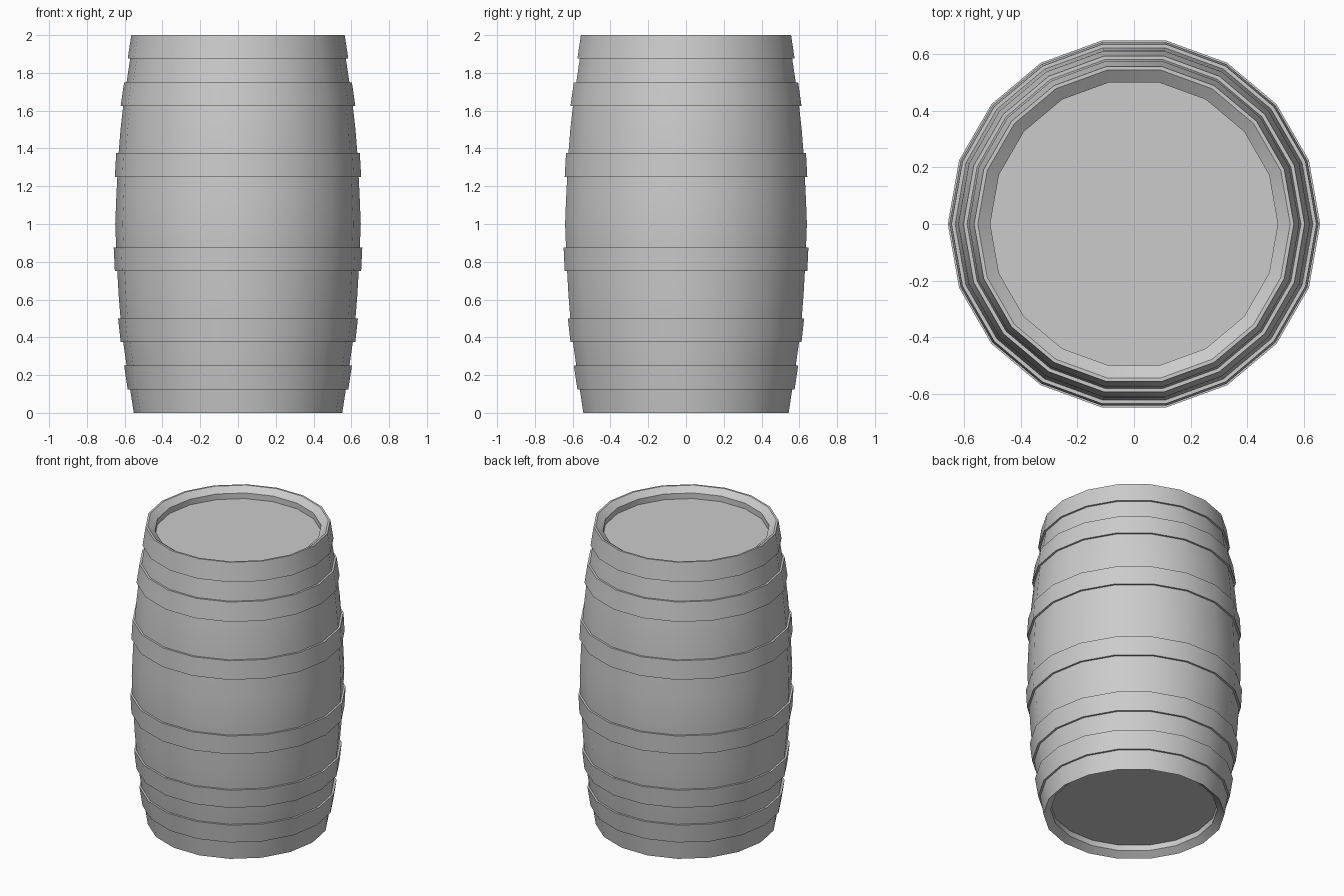
import bpy, bmesh, math

if "Cube" in bpy.data.objects:
    bpy.data.objects.remove(bpy.data.objects["Cube"])

SIDES = 18
STEP = 0.125          # height of one barrel section
HOOP = 0.013          # hoop thickness
HEAD_R, HEAD_DEPTH, CHIME = 0.508, 0.07, 0.032

# barrel radius at every section, from the end to the waist, then mirrored
half = [0.552, 0.571, 0.590, 0.608, 0.622, 0.632, 0.639, 0.645, 0.650]
radii = half + half[-2::-1]


def lathe(name, profile, cap=False):
    """Spin a list of (radius, z) points around z; optionally cap a single ring."""
    bm = bmesh.new()
    rings = []
    for r, z in profile:
        rings.append([bm.verts.new((r * math.cos(math.tau * i / SIDES),
                                    r * math.sin(math.tau * i / SIDES), z))
                      for i in range(SIDES)])
    for low, high in zip(rings, rings[1:]):
        for i in range(SIDES):
            j = (i + 1) % SIDES
            bm.faces.new((low[i], low[j], high[j], high[i]))
    if cap:
        ring = rings[0]
        bm.faces.new(ring if profile[0][1] > 1 else ring[::-1])
    mesh = bpy.data.meshes.new(name)
    bm.to_mesh(mesh)
    bm.free()
    obj = bpy.data.objects.new(name, mesh)
    bpy.context.collection.objects.link(obj)
    bpy.ops.object.select_all(action='DESELECT')
    obj.select_set(True)
    bpy.context.view_layer.objects.active = obj
    bpy.ops.object.shade_smooth_by_angle(angle=math.radians(30))
    return obj


# staves: bulging wall with bevelled rims turning inward at both ends
wall = [(r, i * STEP) for i, r in enumerate(radii)]
lower_rim = [(HEAD_R, HEAD_DEPTH), (HEAD_R, CHIME)]
upper_rim = [(r, 2 - z) for r, z in reversed(lower_rim)]
lathe("staves", lower_rim + wall + upper_rim)

# recessed flat heads
lathe("bottom_head", [(HEAD_R, HEAD_DEPTH)], cap=True)
lathe("top_head", [(HEAD_R, 2 - HEAD_DEPTH)], cap=True)

# hoops: raised bands that each follow one barrel section
for n, s in enumerate((1, 3, 6, 10, 13, 15), 1):
    r0, r1, z0, z1 = radii[s], radii[s + 1], s * STEP, (s + 1) * STEP
    lathe(f"hoop_{n}", [(r0, z0), (r0 + HOOP, z0), (r1 + HOOP, z1), (r1, z1)])
